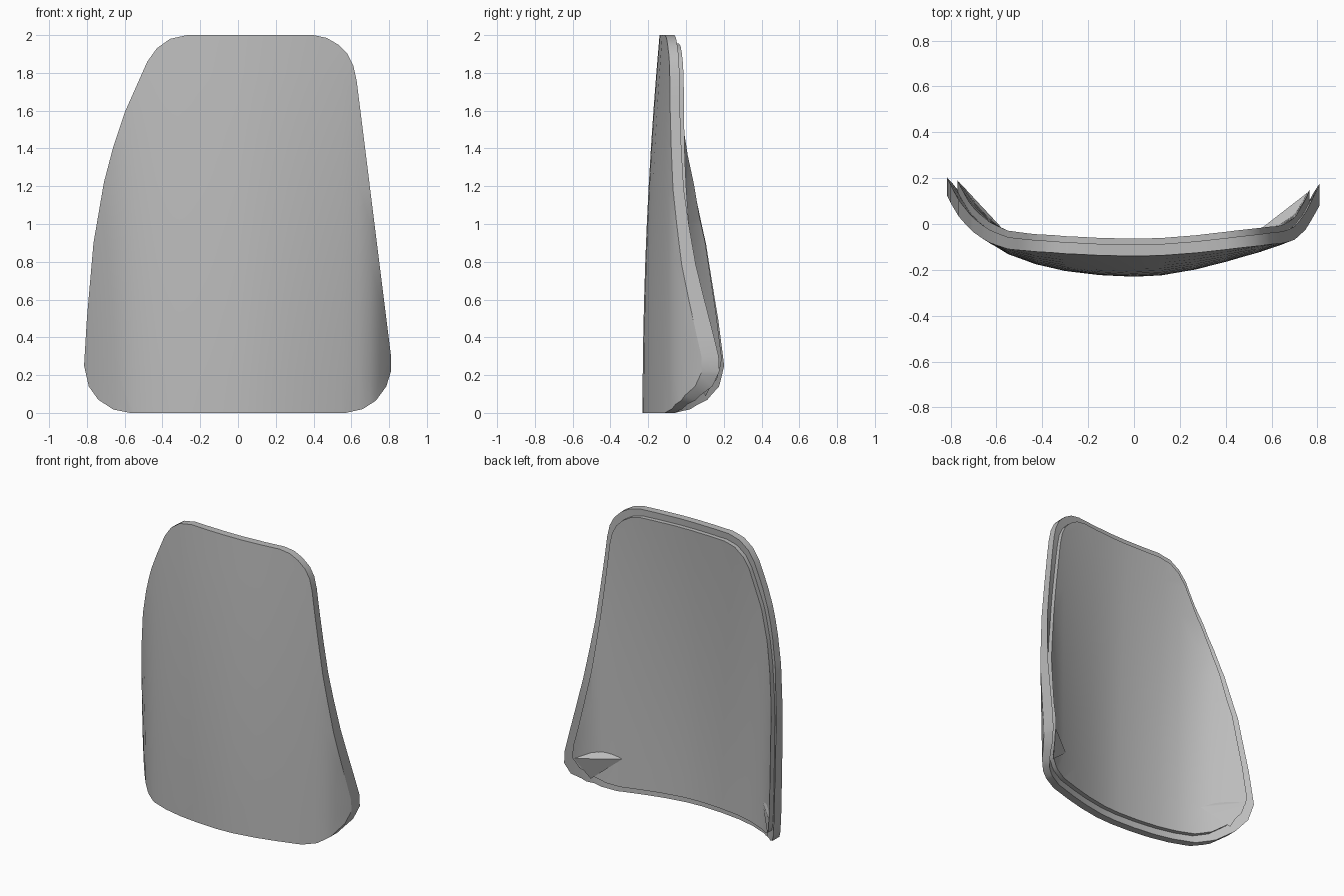
import bpy, bmesh, math
from mathutils import Vector

cube = bpy.data.objects.get("Cube")
if cube:
    bpy.data.objects.remove(cube, do_unlink=True)

grey = bpy.data.materials.new("light_grey")
grey.use_nodes = True
grey.diffuse_color = (0.5, 0.5, 0.5, 1)
grey.node_tree.nodes["Principled BSDF"].inputs["Base Color"].default_value = (0.5, 0.5, 0.5, 1)

# Panel outline (x, z), clockwise from the top
OUTLINE = [(-0.27, 2), (0.40, 2), (0.47, 1.985), (0.53, 1.95), (0.58, 1.90), (0.61, 1.84),
           (0.628, 1.76), (0.81, 0.30), (0.81, 0.22), (0.785, 0.14), (0.73, 0.065),
           (0.66, 0.02), (0.57, 0), (-0.57, 0), (-0.66, 0.018), (-0.74, 0.07),
           (-0.79, 0.14), (-0.815, 0.25), (-0.80, 0.5), (-0.765, 0.9), (-0.71, 1.22),
           (-0.66, 1.41), (-0.60, 1.59), (-0.48, 1.86), (-0.43, 1.93), (-0.36, 1.98)]

# Cross-section bow (x, depth) at the foot of the panel
BOW = [(-0.815, 0.36), (-0.76, 0.29), (-0.70, 0.22), (-0.63, 0.155), (-0.55, 0.10), (-0.43, 0.055),
       (-0.30, 0.025), (-0.15, 0.007), (0, 0), (0.12, 0.006), (0.27, 0.032), (0.40, 0.065),
       (0.55, 0.11), (0.64, 0.145), (0.70, 0.175), (0.75, 0.225), (0.81, 0.32)]


def bow(x):
    """Linear interpolation of the cross-section, extended at both ends."""
    for (x0, d0), (x1, d1) in zip(BOW, BOW[1:]):
        if x <= x1 or x1 == BOW[-1][0]:
            return d0 + (d1 - d0) * (x - x0) / (x1 - x0)


def flatten(z):
    return 1 - 0.2 * max(z, 0) ** 1.5


def depth(x, z, offset):
    """y of the bowed surface, moved back by an offset along its normal."""
    slope = (bow(x + 0.04) - bow(x - 0.04)) / 0.08 * flatten(z)
    return -0.23 + 0.0225 * z * z + bow(x) * flatten(z) + offset * math.sqrt(1 + slope * slope)


def finish(bm, name):
    mesh = bpy.data.meshes.new(name)
    bmesh.ops.recalc_face_normals(bm, faces=bm.faces)
    bm.to_mesh(mesh)
    bm.free()
    ob = bpy.data.objects.new(name, mesh)
    bpy.context.collection.objects.link(ob)
    mesh.materials.append(grey)
    bpy.ops.object.select_all(action='DESELECT')
    ob.select_set(True)
    bpy.context.view_layer.objects.active = ob
    bpy.ops.object.shade_smooth_by_angle(angle=math.radians(30))
    return ob


def panel(name, inset, front, back):
    """Cut the outline into a grid, thicken it, then bow both skins."""
    bm = bmesh.new()
    sx, sz = 1 - inset / 0.81, 1 - inset
    bm.faces.new([bm.verts.new((x * sx, 0, 1 + (z - 1) * sz)) for x, z in OUTLINE])
    cuts = [(Vector((x, 0, 0)), Vector((1, 0, 0))) for x, _ in BOW[1:-1]]
    cuts += [(Vector((0, 0, 0.2 * i)), Vector((0, 0, 1))) for i in range(1, 10)]
    for co, no in cuts:
        bmesh.ops.bisect_plane(bm, geom=bm.verts[:] + bm.edges[:] + bm.faces[:],
                               plane_co=co, plane_no=no, dist=1e-5)
    bmesh.ops.remove_doubles(bm, verts=bm.verts, dist=0.002)
    front_faces = bm.faces[:]
    extruded = bmesh.ops.extrude_face_region(bm, geom=front_faces, use_keep_orig=True)
    back_verts = {v for v in extruded["geom"] if isinstance(v, bmesh.types.BMVert)}
    for v in bm.verts:
        v.co.y = depth(v.co.x, v.co.z, back if v in back_verts else front)
    return finish(bm, name)


panel("outer_shell", 0.0, 0.0, 0.05)
panel("inner_liner", 0.045, 0.045, 0.08)


# Flat gussets bridging the hollow of the lower corners
def gusset(name, a, b, c):
    bm = bmesh.new()
    arc = []
    for i in range(9):
        x, z = (a[k] + (b[k] - a[k]) * i / 8 for k in (0, 1))
        z += 0.03 * math.sin(math.pi * i / 8)
        arc.append(bm.verts.new((x, depth(x, z, 0.08), z)))
    tip = bm.verts.new((c[0], depth(c[0], c[1], 0.08), c[1]))
    bm.faces.new(arc)
    bm.faces.new((arc[0], arc[-1], tip))
    return finish(bm, name)


gusset("left_gusset", (0.52, 0.24), (0.76, 0.25), (0.70, 0.09))
gusset("right_gusset", (-0.57, 0.24), (-0.765, 0.25), (-0.70, 0.09))
